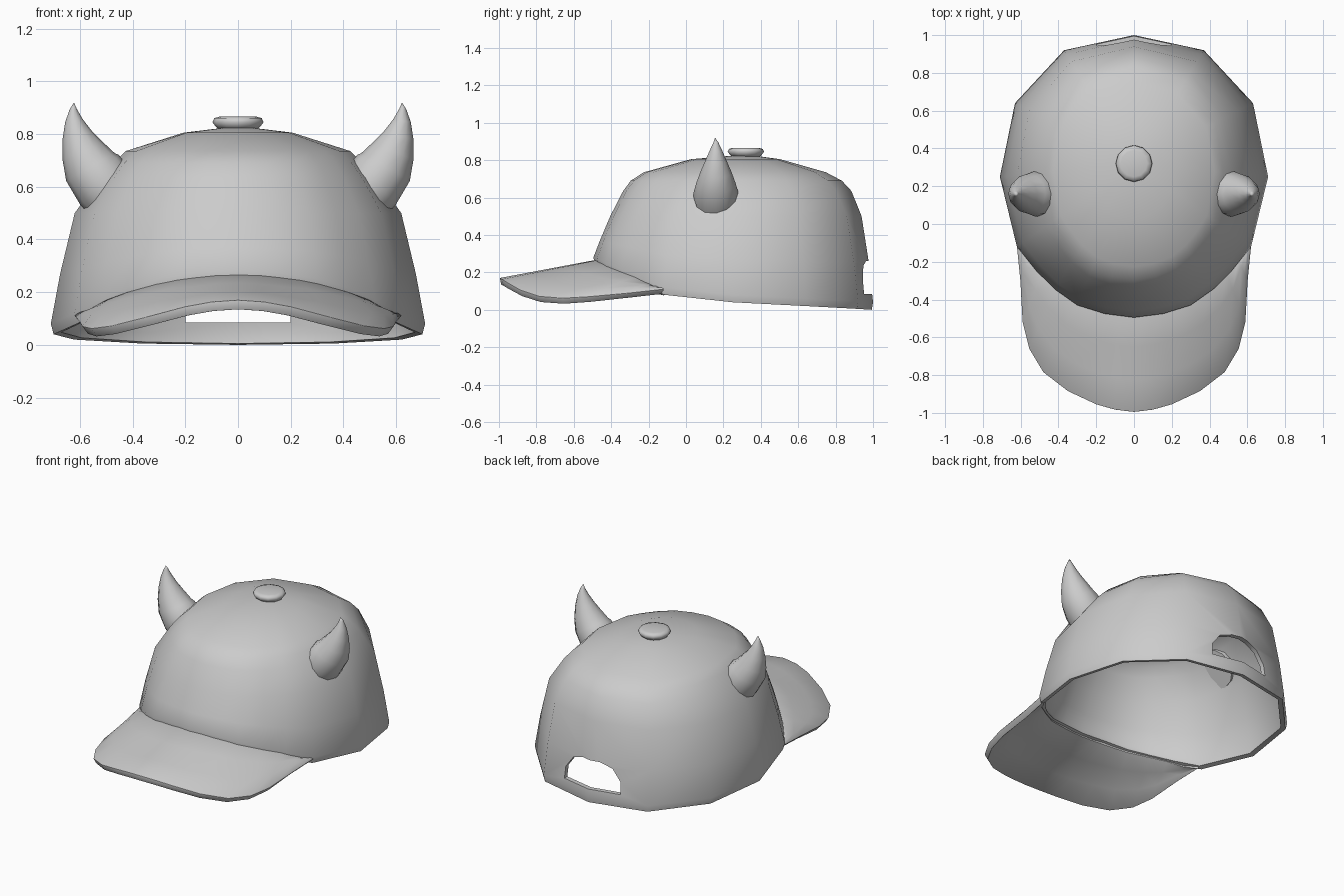
import bpy, bmesh, math
from mathutils import Vector

if "Cube" in bpy.data.objects:
    bpy.data.objects.remove(bpy.data.objects["Cube"])


def loft(name, rows, closed=True, cap_start=False, cap_end=False, tip=None):
    """Skin a list of equal-length point rows; optionally cap or close to a tip."""
    bm = bmesh.new()
    vs = [[bm.verts.new(p) for p in r] for r in rows]
    n = len(rows[0])
    for a, b in zip(vs, vs[1:]):
        for i in range(n if closed else n - 1):
            j = (i + 1) % n
            bm.faces.new((a[i], a[j], b[j], b[i]))
    if tip is not None:
        t = bm.verts.new(tip)
        for i in range(n):
            bm.faces.new((vs[-1][i], vs[-1][(i + 1) % n], t))
    if cap_start:
        bm.faces.new(vs[0][::-1])
    if cap_end:
        bm.faces.new(vs[-1])
    me = bpy.data.meshes.new(name)
    bm.to_mesh(me)
    bm.free()
    ob = bpy.data.objects.new(name, me)
    bpy.context.collection.objects.link(ob)
    return ob


def finish(ob, angle=50):
    """Apply modifiers and smooth-shade."""
    bpy.ops.object.select_all(action='DESELECT')
    ob.select_set(True)
    bpy.context.view_layer.objects.active = ob
    for m in list(ob.modifiers):
        bpy.ops.object.modifier_apply(modifier=m.name)
    bpy.ops.object.shade_smooth_by_angle(angle=math.radians(angle))


def solidify(ob, t):
    m = ob.modifiers.new("thickness", 'SOLIDIFY')
    m.thickness, m.offset = t, -1


def mirrored(half):
    """Half outline from front to back on +x -> full counter-clockwise loop."""
    return half + [(-x, y, z) for x, y, z in half[-2:0:-1]]


# Crown: base outline, then rings shrinking towards the apex
AY = 0.32
base = mirrored([(0, -.495, .24), (.155, -.475, .235), (.3, -.43, .21), (.42, -.345, .175),
                 (.52, -.245, .13), (.62, -.12, .08), (.71, .25, .04),
                 (.63, .64, .02), (.37, .92, .005), (0, 1, 0)])


def ring(z, side, front, back, blend=1.0):
    pts = []
    for x, y, zb in base:
        dx, dy = x, y - AY
        w = dy * dy / (dx * dx + dy * dy)
        s = side * (1 - w) + (front if dy < 0 else back) * w
        s = 1 + (s - 1) * blend
        pts.append((dx * s, AY + dy * s, zb + (z - zb) * blend))
    return pts


rows = [[(x * .985, AY + (y - AY) * .99, z) for x, y, z in base],
        [(x, y, z + .04) for x, y, z in base],
        ring(.5, .9, .915, .935, .5),
        ring(.5, .872, .89, .91),
        ring(.635, .735, .805, .83),
        ring(.69, .665, .755, .755),
        ring(.735, .6, .67, .63),
        ring(.805, .29, .36, .27)]
crown = loft("crown", rows, tip=(0, AY, .83))
solidify(crown, .03)

# Arched opening at the back, leaving a strap below
arch = [(.2, .085), (.195, .16), (.14, .235), (.06, .262)]
arch = arch + [(-x, z) for x, z in arch[::-1]]
cutter = loft("opening_cutter", [[(x, y, z) for x, z in arch] for y in (.75, 1.2)],
              cap_start=True, cap_end=True)
bm = bmesh.new()
bm.from_mesh(cutter.data)
bmesh.ops.recalc_face_normals(bm, faces=bm.faces)
bm.to_mesh(cutter.data)
bm.free()
cutter.hide_render = True
m = crown.modifiers.new("opening", 'BOOLEAN')
m.operation, m.object, m.solver = 'DIFFERENCE', cutter, 'EXACT'
finish(crown)
bpy.data.objects.remove(cutter)

# Brim: curved sheet between the crown seam and the outer edge
inner = [(0, -.48, .267), (.08, -.473, .265), (.155, -.458, .258), (.23, -.437, .248),
         (.3, -.41, .235), (.41, -.33, .205), (.49, -.26, .175), (.55, -.19, .14), (.59, -.11, .11)]
outer = [(0, -.995, .17), (.1, -.983, .163), (.2, -.955, .145), (.35, -.885, .105),
         (.48, -.785, .072), (.555, -.66, .062), (.59, -.52, .07), (.602, -.3, .09), (.62, -.12, .11)]


def strip(pts):
    return [(-x, y, z) for x, y, z in pts[:0:-1]] + pts


def between(t):
    lift = .012 * 4 * t * (1 - t)
    return strip([tuple(Vector(a).lerp(Vector(b), t) + Vector((0, 0, lift if i > 2 else 0)))
                  for i, (a, b) in enumerate(zip(inner, outer))])


brim = loft("brim", [between(t) for t in (1, .67, .33, 0)], closed=False)
solidify(brim, .036)
m = brim.modifiers.new("rounded_edge", 'BEVEL')
m.width, m.segments, m.limit_method, m.angle_limit = .01, 2, 'ANGLE', math.radians(55)
finish(brim)

# Button on top
prof = [(.07, .815), (.085, .828), (.097, .845), (.09, .86), (.07, .866)]
button = loft("top_button", [[(r * math.cos(i * math.pi / 6), AY + r * math.sin(i * math.pi / 6), z)
                              for i in range(12)] for r, z in prof],
              cap_start=True, cap_end=True)
finish(button, 60)

# Horns: tapering rings along an upward-curving path (x, z, radius)
path = [(.49, .585, .118), (.525, .625, .12), (.56, .675, .106), (.588, .735, .084),
        (.61, .795, .058), (.622, .85, .034), (.625, .895, .013)]
for side, name in ((1, "right_horn"), (-1, "left_horn")):
    rows = []
    for k, (x, z, r) in enumerate(path):
        p, q = path[max(k - 1, 0)], path[min(k + 1, len(path) - 1)]
        t = Vector((q[0] - p[0], 0, q[1] - p[1])).normalized()
        if k < 2:
            t = Vector((.8, 0, .6))
        u, v = Vector((t.z, 0, -t.x)), Vector((0, 1, 0))
        row = []
        for i in range(12):
            a = i * math.pi / 6
            c = Vector((x, .16, z)) + r * (math.cos(a) * u + math.sin(a) * v)
            row.append((c.x * side, c.y, c.z))
        rows.append(row if side == 1 else row[::-1])
    horn = loft(name, rows, cap_start=True, tip=(.622 * side, .155, .92))
    finish(horn, 70)
